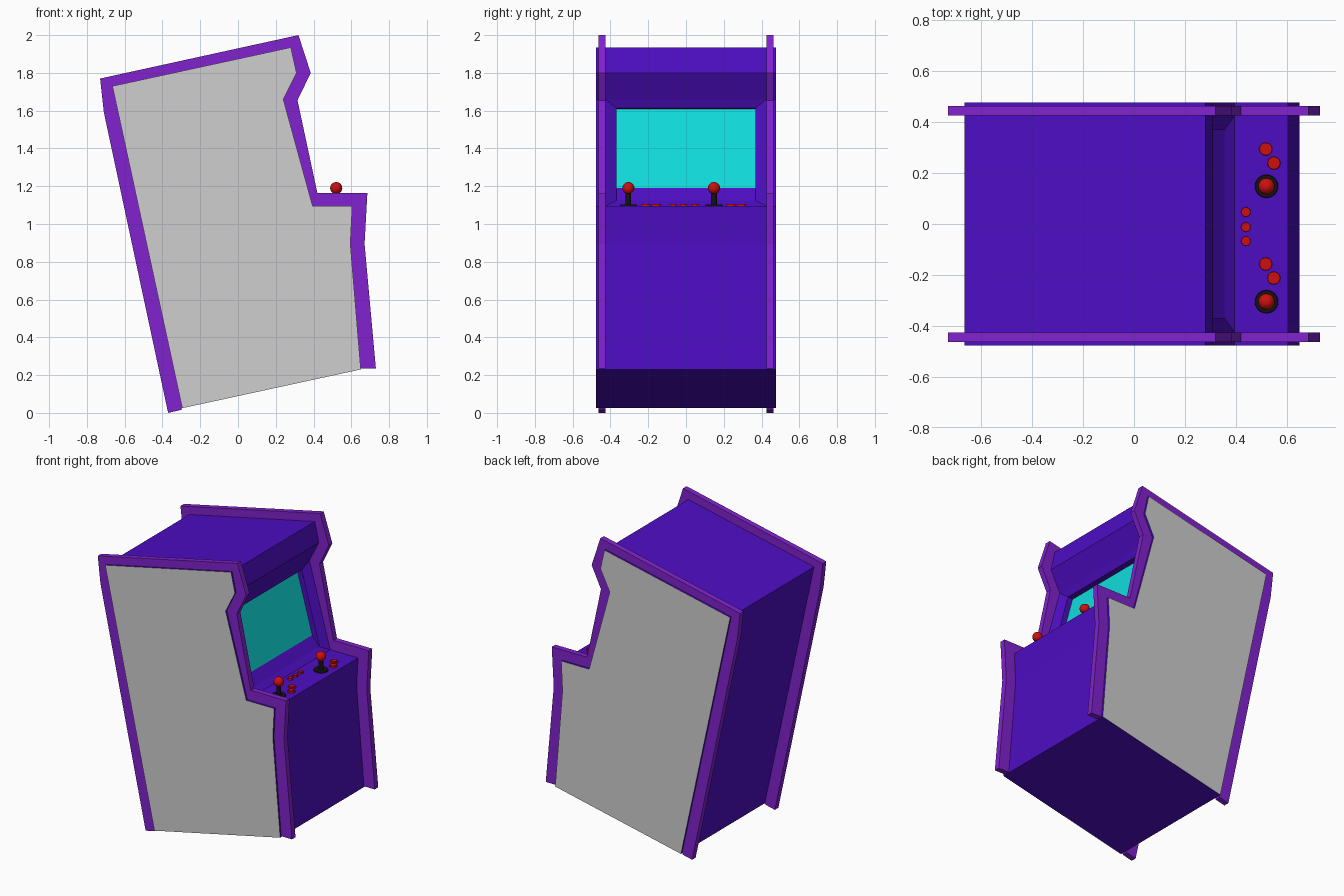
import bpy, bmesh, math
from mathutils import Matrix

if "Cube" in bpy.data.objects:
    bpy.data.objects.remove(bpy.data.objects["Cube"])


def material(name, rgb):
    m = bpy.data.materials.new(name)
    m.diffuse_color = (*rgb, 1)
    m.use_nodes = True
    m.node_tree.nodes["Principled BSDF"].inputs["Base Color"].default_value = m.diffuse_color
    return m


BODY = material("deep_purple", (0.075, 0.004, 0.54))
TRIM = material("bright_purple", (0.22, 0.016, 0.62))
PANEL = material("light_grey", (0.62, 0.62, 0.62))
SCREEN = material("cyan", (0.005, 0.72, 0.72))
RED = material("red", (0.62, 0.005, 0.005))
BLACK = material("black", (0.006, 0.006, 0.006))


def finish(bm, name, mats):
    me = bpy.data.meshes.new(name)
    bm.to_mesh(me)
    bm.free()
    ob = bpy.data.objects.new(name, me)
    bpy.context.collection.objects.link(ob)
    for m in mats:
        me.materials.append(m)
    return ob


def prism(bm, profile, y0, y1):
    """Extrude an x-z profile along y; returns the wall faces in profile order."""
    a = [bm.verts.new((x, y0, z)) for x, z in profile]
    b = [bm.verts.new((x, y1, z)) for x, z in profile]
    bm.faces.new(a)
    bm.faces.new(b[::-1])
    n = len(a)
    return [bm.faces.new((a[i], b[i], b[(i + 1) % n], a[(i + 1) % n])) for i in range(n)]


# Cabinet body, with the wall between points 2 and 3 opened for the screen
body_profile = [(0.28, 1.935), (0.31, 1.80), (0.24, 1.66), (0.395, 1.095), (0.605, 1.095),
                (0.595, 0.895), (0.65, 0.23), (-0.295, 0.025), (-0.665, 1.73)]
HALF = 0.476
bm = bmesh.new()
walls = prism(bm, body_profile, -HALF, HALF)
bmesh.ops.delete(bm, geom=[walls[2]], context='FACES_ONLY')


def ring(top, bottom, y):
    return [bm.verts.new((p[0], s * y, p[1])) for p, s in
            ((bottom, -1), (bottom, 1), (top, 1), (top, -1))]


# Screen surround: outer strips, bevelled frame, recess with sloping ledge, screen
top, bottom = body_profile[2], body_profile[3]
rings = [ring(top, bottom, 0.425),
         ring((0.222, 1.613), (0.355, 1.125), 0.368),
         ring((0.185, 1.61), (0.30, 1.19), 0.368)]
outer = ring(top, bottom, HALF)
for i, j in ((1, 2), (3, 0)):
    bm.faces.new((outer[i], outer[j], rings[0][j], rings[0][i]))
for r, q in zip(rings, rings[1:]):
    for i in range(4):
        j = (i + 1) % 4
        bm.faces.new((r[i], r[j], q[j], q[i]))
screen = bm.faces.new(rings[-1])
screen.material_index = 2
bmesh.ops.remove_doubles(bm, verts=bm.verts[:], dist=0.0001)
bmesh.ops.recalc_face_normals(bm, faces=bm.faces[:])
for f in bm.faces:
    if abs(f.normal.y) > 0.9 and abs(f.calc_center_median().y) > HALF - 0.01:
        f.material_index = 1
finish(bm, "cabinet_body", [BODY, PANEL, SCREEN])

# Edge trim plates that stand proud of the body outline
trim_profile = [(0.32, 2.0), (0.385, 1.80), (0.315, 1.655), (0.42, 1.165), (0.685, 1.165),
                (0.67, 0.895), (0.73, 0.235), (0.65, 0.235), (-0.295, 0.03), (-0.30, 0.016),
                (-0.37, 0.0), (-0.71, 1.59), (-0.73, 1.77)]
for name, s in (("left_trim", -1), ("right_trim", 1)):
    bm = bmesh.new()
    prism(bm, trim_profile, s * 0.425, s * 0.463)
    bmesh.ops.recalc_face_normals(bm, faces=bm.faces[:])
    finish(bm, name, [TRIM])

DECK = 1.095


def cylinder(bm, x, y, z0, z1, r, r_top=None, n=16):
    bmesh.ops.create_cone(bm, cap_ends=True, segments=n, radius1=r, radius2=r_top or r,
                          depth=z1 - z0, matrix=Matrix.Translation((x, y, (z0 + z1) / 2)))


def smooth(ob):
    bpy.ops.object.select_all(action='DESELECT')
    bpy.context.view_layer.objects.active = ob
    ob.select_set(True)
    bpy.ops.object.shade_smooth_by_angle(angle=math.radians(35))


# Joysticks: base disc, shaft and ball
for k, y in enumerate((-0.305, 0.148)):
    bm = bmesh.new()
    cylinder(bm, 0.52, y, DECK - 0.005, DECK + 0.008, 0.047, 0.044, 24)
    cylinder(bm, 0.52, y, DECK, 1.18, 0.015)
    smooth(finish(bm, f"joystick_shaft_{k + 1}", [BLACK]))
    bm = bmesh.new()
    bmesh.ops.create_uvsphere(bm, u_segments=20, v_segments=14, radius=0.032,
                              matrix=Matrix.Translation((0.52, y, 1.19)))
    smooth(finish(bm, f"joystick_ball_{k + 1}", [RED]))

# Push buttons: a collar with a raised cap
buttons = [(0.517, 0.294, 0.027), (0.549, 0.239, 0.027), (0.517, -0.157, 0.027),
           (0.549, -0.212, 0.027), (0.439, 0.047, 0.02), (0.439, -0.012, 0.02),
           (0.439, -0.067, 0.02)]
for k, (x, y, r) in enumerate(buttons):
    bm = bmesh.new()
    cylinder(bm, x, y, DECK - 0.005, DECK + 0.007, r, r * 0.9, 12)
    cylinder(bm, x, y, DECK, DECK + 0.011, r * 0.7, n=12)
    finish(bm, f"button_{k + 1}", [RED])
